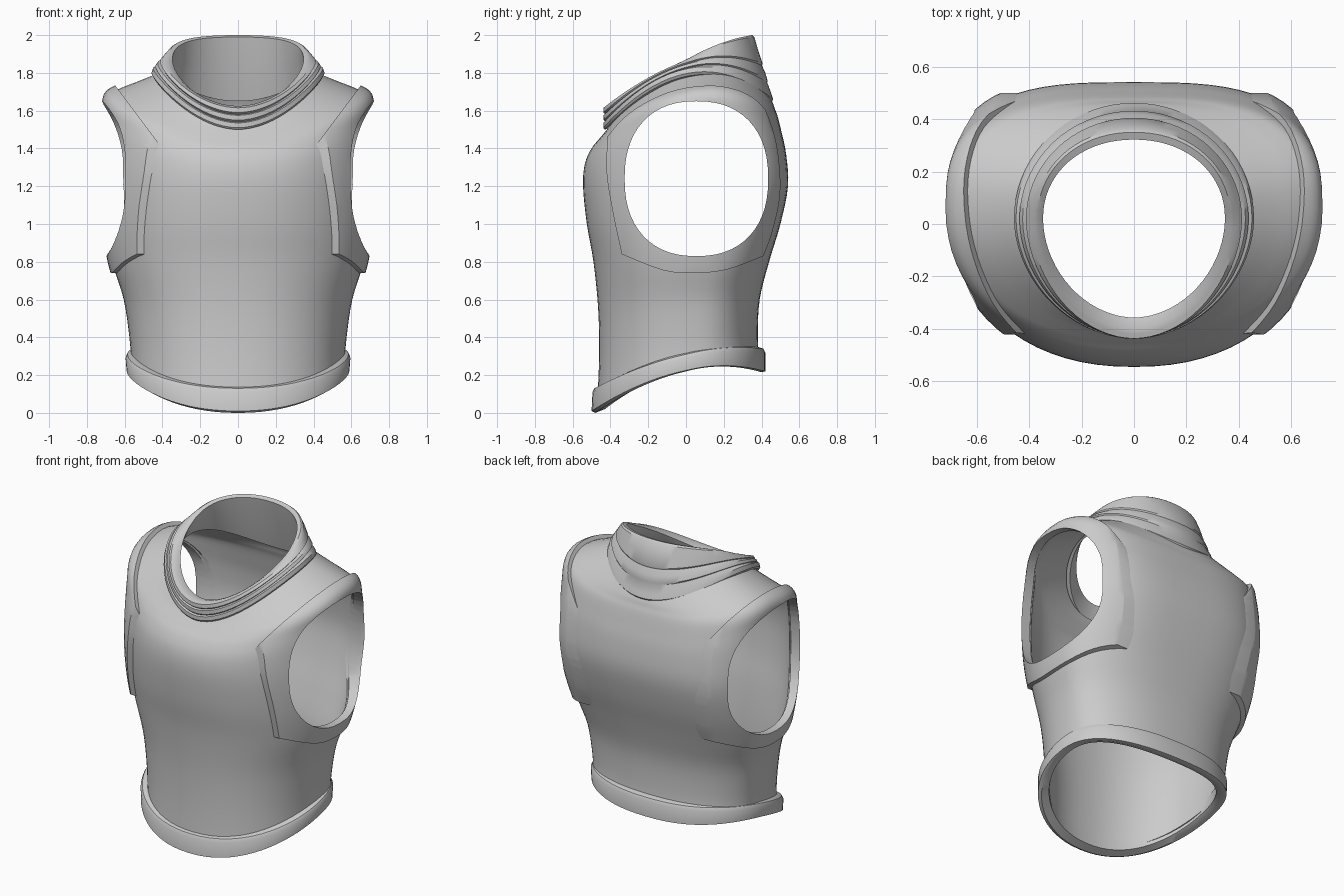
import bpy, bmesh, math

SEGMENTS = 72

cube = bpy.data.objects.get("Cube")
if cube:
    bpy.data.objects.remove(cube, do_unlink=True)


def spline(points, steps):
    """Catmull-Rom interpolation of tuples of any length."""
    def pick(i):
        return points[min(max(i, 0), len(points) - 1)]
    out = []
    for i in range(len(points) - 1):
        for k in range(steps):
            t = k / steps
            out.append(tuple(
                b + t / 2 * (c - a + t * (2 * a - 5 * b + 4 * c - d + t * (3 * (b - c) + d - a)))
                for a, b, c, d in zip(pick(i - 1), pick(i), pick(i + 1), pick(i + 2))))
    return out + [points[-1]]


def power(v, n):
    return math.copysign(abs(v) ** (2 / n), v)


def make_object(name, bm):
    mesh = bpy.data.meshes.new(name)
    bm.to_mesh(mesh)
    bm.free()
    obj = bpy.data.objects.new(name, mesh)
    bpy.context.collection.objects.link(obj)
    return obj


def activate(obj):
    bpy.ops.object.select_all(action='DESELECT')
    obj.select_set(True)
    bpy.context.view_layer.objects.active = obj


def smooth(obj):
    activate(obj)
    bpy.ops.object.shade_smooth_by_angle(angle=math.radians(35))


def apply(obj, kind, **settings):
    mod = obj.modifiers.new(kind, kind)
    for key, value in settings.items():
        setattr(mod, key, value)
    activate(obj)
    bpy.ops.object.modifier_apply(modifier=mod.name)


def loft(name, rings, centre, n_front, closed=False):
    """Ring: front z, side z, back z, half width, front y, back y, back squareness."""
    bm = bmesh.new()
    rows = []
    for zf, zs, zb, rx, yf, yb, n_back in rings:
        row = []
        for j in range(SEGMENTS):
            a = 2 * math.pi * j / SEGMENTS
            back = math.sin(a) > 0
            n = n_back if back else n_front
            s = power(math.sin(a), n)
            y = centre + s * (yb - centre if back else centre - yf)
            z = zs + s * (zb - zf) / 2 + s * s * ((zb + zf) / 2 - zs)
            row.append(bm.verts.new((rx * power(math.cos(a), n), y, z)))
        rows.append(row)
    for i in range(len(rows) if closed else len(rows) - 1):
        low, high = rows[i], rows[(i + 1) % len(rows)]
        for j in range(SEGMENTS):
            k = (j + 1) % SEGMENTS
            bm.faces.new((low[j], low[k], high[k], high[j]))
    return make_object(name, bm)


def boolean(obj, operation, outline, side, start, slant=0):
    """Cut with a side-view outline extruded along x; the inner end may slant with z."""
    bm = bmesh.new()
    inner = [bm.verts.new((side * (start + slant * z), y, z)) for y, z in outline]
    outer = [bm.verts.new((side * 1.2, y, z)) for y, z in outline]
    bm.faces.new(inner)
    bm.faces.new(outer)
    for i in range(len(outline)):
        bm.faces.new((inner[i - 1], inner[i], outer[i], outer[i - 1]))
    bmesh.ops.recalc_face_normals(bm, faces=bm.faces)
    cutter = make_object("cutter", bm)
    cutter.hide_render = True
    apply(obj, 'BOOLEAN', operation=operation, object=cutter, solver='EXACT')
    bpy.data.objects.remove(cutter, do_unlink=True)


# Torso surface, from waist to neck base
torso_rings = spline([
    (.05, .27, .26, .565, -.47, .39, 2.3),
    (.3, .4, .4, .575, -.46, .38, 2.3),
    (.55, .6, .6, .605, -.465, .39, 2.4),
    (.8, .8, .8, .665, -.49, .44, 2.6),
    (1, 1, 1, .69, -.525, .5, 2.9),
    (1.2, 1.22, 1.2, .695, -.545, .54, 3.1),
    (1.32, 1.44, 1.37, .69, -.535, .53, 3.1),
    (1.4, 1.58, 1.49, .69, -.5, .505, 3),
    (1.45, 1.67, 1.57, .69, -.46, .485, 2.8),
    (1.48, 1.71, 1.61, .63, -.435, .47, 2.6),
    (1.505, 1.75, 1.64, .53, -.415, .46, 2.4),
    (1.53, 1.79, 1.68, .43, -.4, .44, 2.2),
], 4)


# Armhole and armhole trim outlines in side view
def armhole(scale):
    return [(.055 + .38 * scale * power(math.cos(a), 2.3),
             1.24 + .41 * scale * power(math.sin(a), 2.3))
            for a in (2 * math.pi * k / 56 for k in range(56))]


trim_front = [(-.34, .84), (-.385, 1.05), (-.42, 1.27), (-.415, 1.47)]
trim_top = [(-.415, 1.47), (-.33, 1.58), (-.18, 1.72), (.1, 1.84), (.33, 1.74),
            (.46, 1.5), (.5, 1.2), (.46, .97), (.41, .83)]
trim_base = [(.41, .83), (.22, .76), (.05, .74), (-.12, .755), (-.34, .84)]
trim_outline = [p for part in (trim_front, trim_top, trim_base) for p in spline(part, 5)[:-1]]

torso = loft("torso", torso_rings, .06, 2.2)
apply(torso, 'SOLIDIFY', thickness=.03, offset=-1)
for side in (-1, 1):
    boolean(torso, 'DIFFERENCE', armhole(1.02), side, .42)
smooth(torso)

# Raised armhole trims, narrow over the shoulder
for side, name in ((1, "left_armhole_trim"), (-1, "right_armhole_trim")):
    trim = loft(name, torso_rings, .06, 2.2)
    apply(trim, 'SOLIDIFY', thickness=.05, offset=0)
    boolean(trim, 'INTERSECT', trim_outline, side, -.65, .75)
    boolean(trim, 'DIFFERENCE', armhole(1), side, .3)
    smooth(trim)

# Waist band with a rounded lower lip
waist = loft("waist_band", [
    (.02, .235, .23, .53, -.43, .36, 2.3),
    (0, .22, .215, .57, -.48, .40, 2.3),
    (.01, .225, .22, .59, -.5, .42, 2.3),
    (.11, .29, .32, .595, -.495, .42, 2.3),
    (.13, .31, .34, .585, -.485, .41, 2.3),
    (.14, .32, .35, .555, -.455, .38, 2.3),
    (.14, .32, .35, .54, -.44, .365, 2.3),
], 0, 2.15, closed=True)
smooth(waist)

# Stepped collar, tilted forward, with a flap dipping at the back
collar = loft("collar", [
    (1.5, 1.785, 1.65, .45, -.43, .455, 2),
    (1.51, 1.8, 1.66, .458, -.438, .462, 2),
    (1.535, 1.825, 1.69, .45, -.438, .452, 2),
    (1.54, 1.828, 1.75, .43, -.425, .43, 2),
    (1.55, 1.835, 1.76, .437, -.436, .432, 2),
    (1.575, 1.85, 1.8, .425, -.437, .42, 2),
    (1.58, 1.853, 1.84, .407, -.425, .402, 2),
    (1.59, 1.86, 1.85, .412, -.438, .405, 2),
    (1.615, 1.872, 1.92, .395, -.437, .382, 2.1),
    (1.62, 1.878, 1.99, .378, -.42, .362, 2.1),
    (1.625, 1.88, 2, .368, -.4, .35, 2.1),
    (1.615, 1.87, 1.99, .347, -.357, .322, 2.1),
    (1.57, 1.82, 1.82, .36, -.37, .36, 2.1),
    (1.51, 1.765, 1.65, .39, -.39, .41, 2.1),
], .02, 1.9, closed=True)
smooth(collar)
